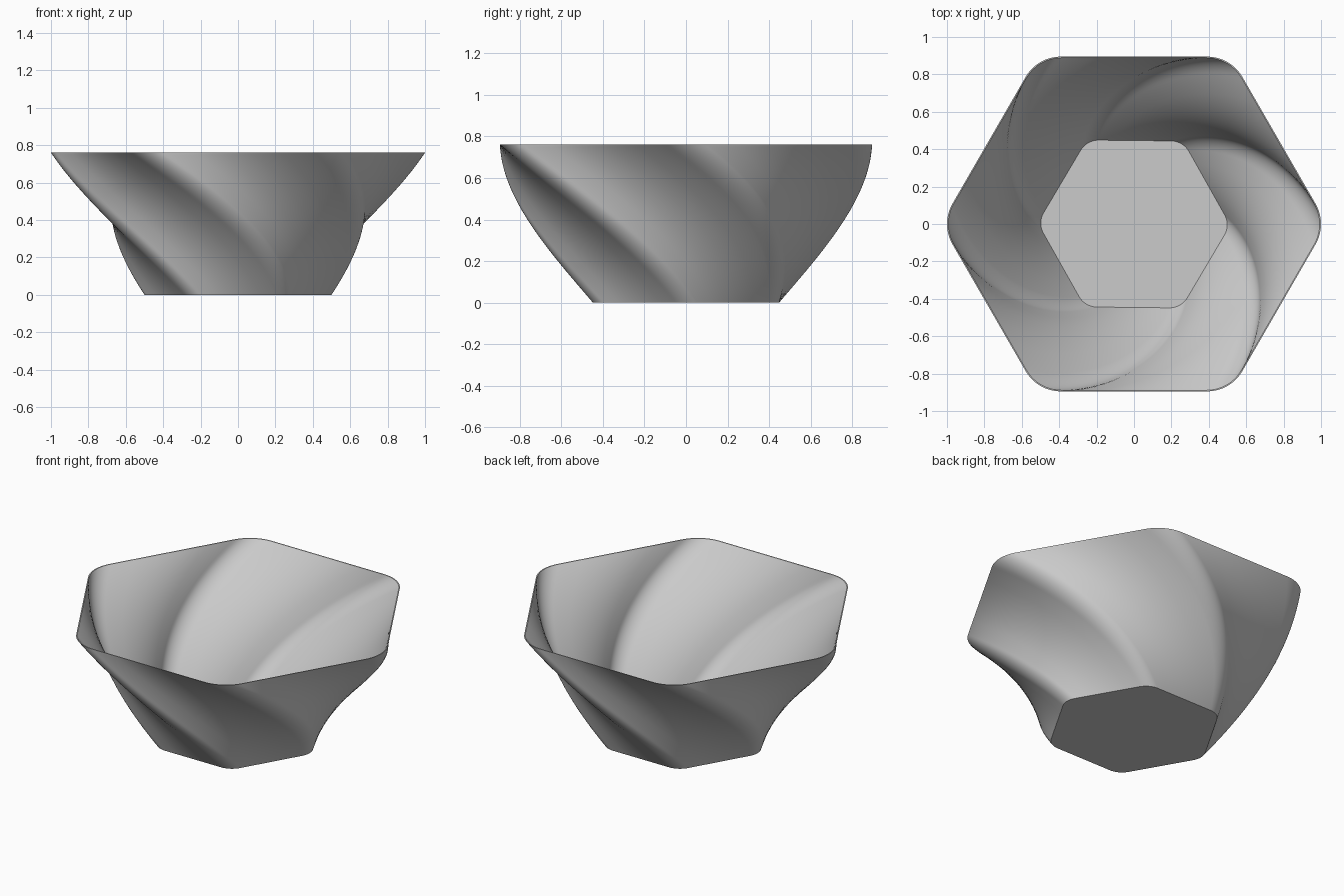
import bpy, bmesh, math
from mathutils import Vector

cube = bpy.data.objects.get("Cube")
if cube:
    bpy.data.objects.remove(cube, do_unlink=True)

HEIGHT = 0.76
APOTHEM = 0.895        # centre to flat side at the rim
CORNER = 0.217         # corner radius at the rim
TWIST = math.radians(60)
WALL = 0.006
FLOOR = 0.008
LAYERS = 64
ARC = 10               # segments per rounded corner
SIDE = 5               # segments per straight side


def material(name, value):
    mat = bpy.data.materials.new(name)
    mat.use_nodes = True
    colour = (value, value, value, 1)
    mat.diffuse_color = colour
    mat.node_tree.nodes["Principled BSDF"].inputs["Base Color"].default_value = colour
    return mat


def outline(apothem, radius):
    """Rounded hexagon, counter-clockwise, with a corner on +x."""
    arcs = []
    reach = (apothem - radius) / math.cos(math.pi / 6)
    for k in range(6):
        mid = k * math.pi / 3
        centre = Vector((math.cos(mid), math.sin(mid))) * reach
        angles = [mid + (i / ARC - 0.5) * math.pi / 3 for i in range(ARC + 1)]
        arcs.append([centre + radius * Vector((math.cos(a), math.sin(a))) for a in angles])
    points = []
    for k, arc in enumerate(arcs):
        points += arc
        following = arcs[(k + 1) % 6][0]
        points += [arc[-1].lerp(following, i / SIDE) for i in range(1, SIDE)]
    return points


def ring(bm, z, inset):
    """One horizontal slice: grows to the rim and turns as it rises."""
    t = z / HEIGHT
    scale = 0.5 + 0.5 * t
    turn = TWIST * (1 - t)
    c, s = math.cos(turn), math.sin(turn)
    return [bm.verts.new((p.x * c - p.y * s, p.x * s + p.y * c, z))
            for p in outline(APOTHEM * scale - inset, CORNER * scale)]


# Outer wall going up, over the rim, inner wall going down to the floor
bm = bmesh.new()
outer = [ring(bm, HEIGHT * i / LAYERS, 0) for i in range(LAYERS + 1)]
inner = [ring(bm, FLOOR + (HEIGHT - FLOOR) * i / LAYERS, WALL) for i in range(LAYERS + 1)]
rings = outer + inner[::-1]
for low, high in zip(rings, rings[1:]):
    n = len(low)
    for j in range(n):
        k = (j + 1) % n
        bm.faces.new((low[j], low[k], high[k], high[j]))

# Underside and floor
bm.faces.new(rings[0][::-1])
bm.faces.new(rings[-1])

mesh = bpy.data.meshes.new("twisted_bowl")
bm.to_mesh(mesh)
bm.free()
mesh.materials.append(material("light_grey", 0.6))
bowl = bpy.data.objects.new("twisted_bowl", mesh)
bpy.context.collection.objects.link(bowl)

bpy.ops.object.select_all(action="DESELECT")
bowl.select_set(True)
bpy.context.view_layer.objects.active = bowl
bpy.ops.object.shade_smooth_by_angle(angle=math.radians(30))
